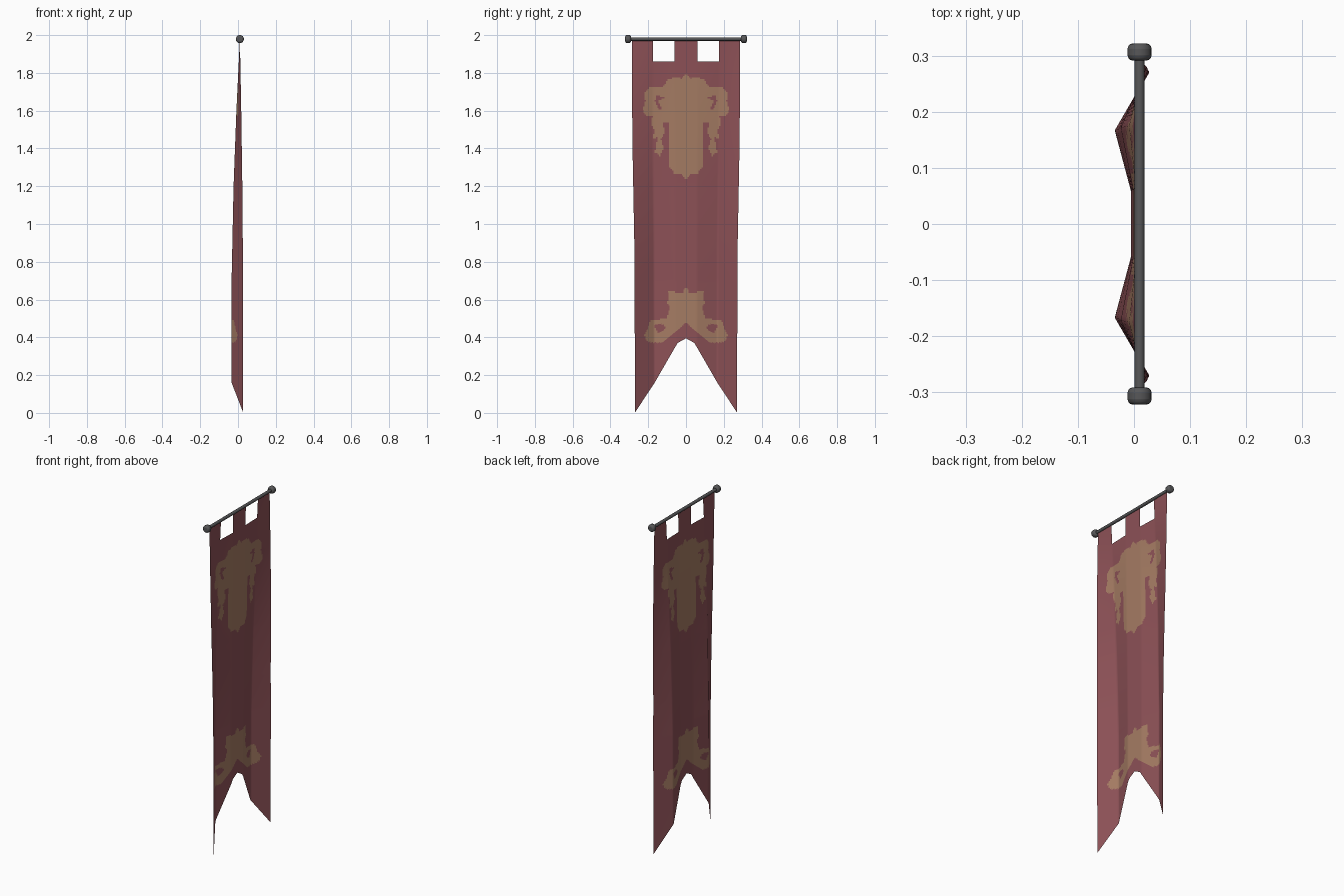
import bpy, bmesh, math

if "Cube" in bpy.data.objects:
    bpy.data.objects.remove(bpy.data.objects["Cube"])


def material(name, rgb):
    m = bpy.data.materials.new(name)
    m.diffuse_color = (*rgb, 1)
    m.use_nodes = True
    m.node_tree.nodes["Principled BSDF"].inputs["Base Color"].default_value = m.diffuse_color
    return m


RED = material("faded red cloth", (0.265, 0.082, 0.094))
GOLD = material("faded gold paint", (0.375, 0.200, 0.125))
IRON = material("dark iron", (0.095, 0.095, 0.098))

# Emblem half outlines as (|y|, z); both sides are mirrored
CREST = [(0, 1.80), (.02, 1.77), (.07, 1.775), (.10, 1.76), (.125, 1.72), (.20, 1.72),
         (.222, 1.69), (.215, 1.65), (.23, 1.60), (.21, 1.575), (.175, 1.575),
         (.185, 1.53), (.163, 1.49), (.18, 1.47), (.17, 1.45), (.15, 1.46), (.165, 1.38),
         (.14, 1.36), (.12, 1.40), (.135, 1.45), (.113, 1.48), (.12, 1.535),
         (.088, 1.535), (.088, 1.30), (.06, 1.265), (.03, 1.265), (0, 1.24)]
CREST_EYE = [(.115, 1.67), (.155, 1.685), (.165, 1.65), (.145, 1.605), (.125, 1.61), (.145, 1.65)]
FOOT = [(0, .67), (.02, .635), (.09, .645), (.10, .58), (.083, .56), (.105, .50),
        (.19, .49), (.205, .44), (.225, .41), (.20, .375), (.13, .37), (.09, .40),
        (.03, .45), (0, .48)]
FOOT_EYE = [(.105, .455), (.135, .475), (.17, .465), (.15, .425), (.125, .43)]


def lerp_table(table, v):
    for (a, p), (b, q) in zip(table, table[1:]):
        if v <= b:
            return p + (q - p) * max(0, v - a) / (b - a)
    return table[-1][1]


def inside(poly, y, z):
    hit = False
    for (y1, z1), (y2, z2) in zip(poly, poly[1:] + poly[:1]):
        if (z1 > z) != (z2 > z) and y < y1 + (z - z1) * (y2 - y1) / (z2 - z1):
            hit = not hit
    return hit


def is_gold(y, z):
    y = abs(y)
    return (inside(CREST, y, z) and not inside(CREST_EYE, y, z)) or \
           (inside(FOOT, y, z) and not inside(FOOT_EYE, y, z))


def subdivide(keys, step):
    out = [keys[0]]
    for a, b in zip(keys, keys[1:]):
        n = max(1, round(abs(b - a) / step))
        out += [a + (b - a) * i / n for i in range(1, n + 1)]
    return out


FOLD = [(0, -.005), (.06, -.005), (.175, -.034), (.285, .027)]     # x across the width
HANG = [(0, 1), (.7, 1), (1.2, .76), (1.6, .42), (1.98, 0)]        # fold depth by height
WIDTH = [(0, .945), (.9, .96), (1.35, .99), (1.6, 1), (1.98, 1)]   # narrowing by height
HEM = [(0, .395), (.047, .37), (.175, .16), (.285, .003)]          # swallowtail lower edge

# Cloth: folded sheet with swallowtail hem, two top notches and painted emblems
half = subdivide([0, .06, .175, .285], .0075)
cols = [-v for v in reversed(half[1:])] + half
upper = subdivide([.5, 1.86, 1.98], .0085)
bm = bmesh.new()
grid = []
for u in cols:
    hem = lerp_table(HEM, abs(u))
    zs = [hem + (.5 - hem) * i / 40 for i in range(40)] + upper
    column = []
    for z in zs:
        x = .01 + (lerp_table(FOLD, abs(u)) - .01) * lerp_table(HANG, z)
        column.append(bm.verts.new((x, u * lerp_table(WIDTH, z), z)))
    grid.append(column)
for i in range(len(cols) - 1):
    mid = abs(cols[i] + cols[i + 1]) / 2
    for j in range(len(grid[0]) - 1):
        quad = (grid[i][j], grid[i + 1][j], grid[i + 1][j + 1], grid[i][j + 1])
        c = sum((v.co for v in quad), quad[0].co * 0) / 4
        if .06 < mid < .175 and c.z > 1.86:
            continue
        f = bm.faces.new(quad)
        f.smooth = True
        f.material_index = 1 if is_gold(c.y, c.z) else 0
loose = [v for v in bm.verts if not v.link_faces]
bmesh.ops.delete(bm, geom=loose, context='VERTS')
mesh = bpy.data.meshes.new("banner_cloth")
bm.to_mesh(mesh)
bm.free()
mesh.materials.append(RED)
mesh.materials.append(GOLD)
bpy.context.collection.objects.link(bpy.data.objects.new("banner_cloth", mesh))


def bar(name, radius, length, y, bevel=0):
    bpy.ops.mesh.primitive_cylinder_add(vertices=16, radius=radius, depth=length,
                                        location=(.01, y, 1.979),
                                        rotation=(math.pi / 2, 0, 0))
    o = bpy.context.object
    o.name = name
    o.data.materials.append(IRON)
    if bevel:
        b = o.modifiers.new("rounded_rim", 'BEVEL')
        b.width, b.segments, b.limit_method, b.angle_limit = bevel, 3, 'ANGLE', 1.0
    bpy.ops.object.shade_smooth_by_angle()


# Hanging rod with a rounded knob at each end
bar("rod", .009, .60, 0)
for side, name in ((-1, "left_knob"), (1, "right_knob")):
    bar(name, .0215, .031, side * .3065, .010)
